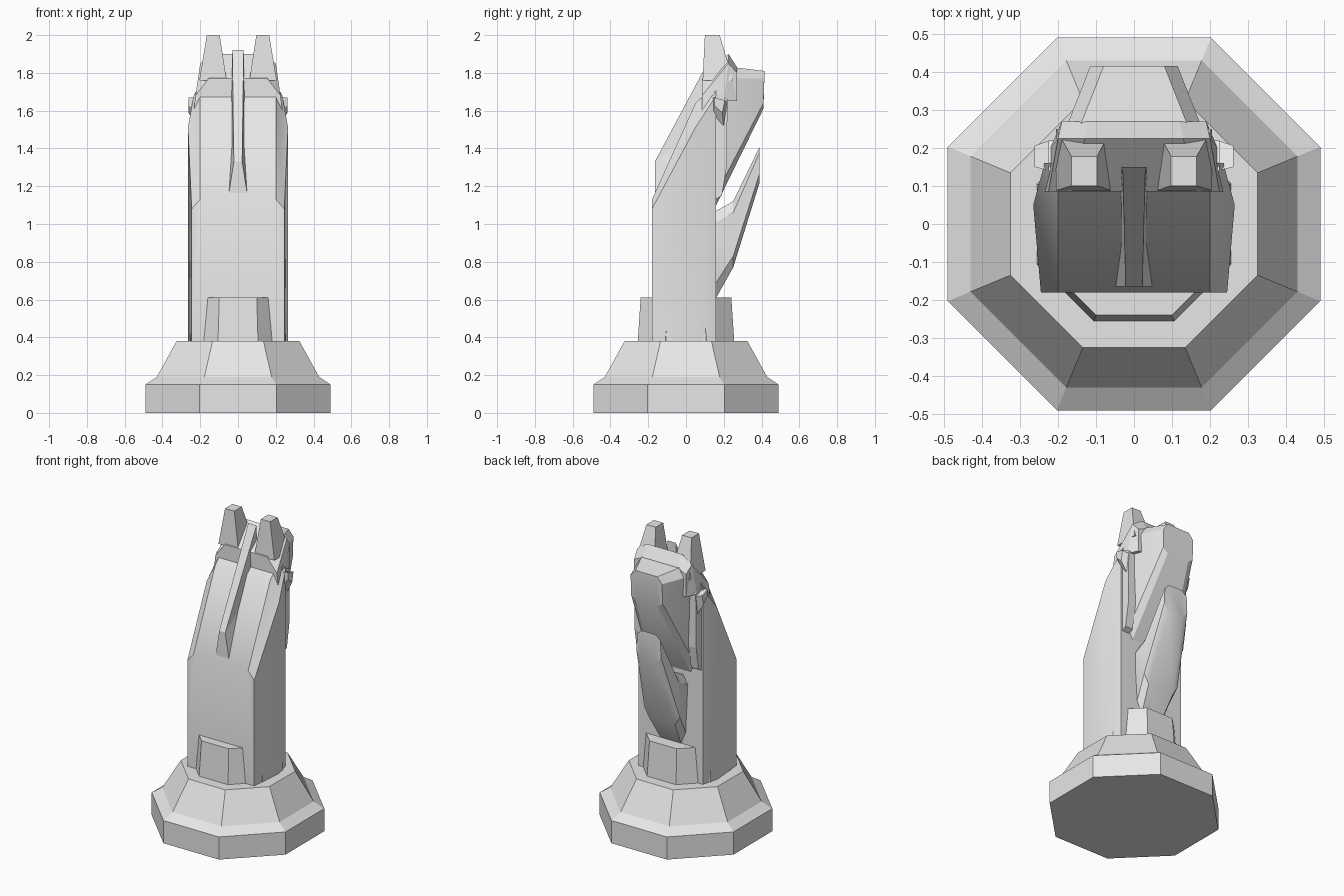
import bpy
import bmesh
import math

cube = bpy.data.objects.get("Cube")
if cube:
    bpy.data.objects.remove(cube, do_unlink=True)

grey = bpy.data.materials.new("light grey")
grey.use_nodes = True
grey.diffuse_color = (0.8, 0.8, 0.8, 1)
grey.node_tree.nodes["Principled BSDF"].inputs["Base Color"].default_value = (0.8, 0.8, 0.8, 1)


def solid(name, rings, smooth=0):
    """Bridge rings of equal length and cap both ends."""
    bm = bmesh.new()
    loops = [[bm.verts.new(p) for p in ring] for ring in rings]
    n = len(loops[0])
    for a, b in zip(loops, loops[1:]):
        for i in range(n):
            j = (i + 1) % n
            bm.faces.new((a[i], a[j], b[j], b[i]))
    caps = [bm.faces.new(loops[0]), bm.faces.new(loops[-1])]
    bmesh.ops.triangulate(bm, faces=caps)
    bmesh.ops.recalc_face_normals(bm, faces=bm.faces)
    mesh = bpy.data.meshes.new(name)
    bm.to_mesh(mesh)
    bm.free()
    mesh.materials.append(grey)
    obj = bpy.data.objects.new(name, mesh)
    bpy.context.collection.objects.link(obj)
    if smooth:
        bpy.ops.object.select_all(action='DESELECT')
        obj.select_set(True)
        bpy.context.view_layer.objects.active = obj
        bpy.ops.object.shade_smooth_by_angle(angle=math.radians(smooth))
    return obj


def octagon(apothem, z):
    r = apothem / math.cos(math.pi / 8)
    return [(r * math.cos((k + 0.5) * math.pi / 4),
             r * math.sin((k + 0.5) * math.pi / 4), z) for k in range(8)]


def side_profile(name, points, chamfer=0, smooth=0):
    """Symmetric part from side points (y, z, half width, edge drop)."""
    def ring(sign, inset):
        return [(sign * (w - inset), y, z + (0 if inset else dz)) for y, z, w, dz in points]
    rings = [ring(-1, chamfer), ring(1, chamfer)]
    if chamfer:
        rings = [ring(-1, 0)] + rings + [ring(1, 0)]
    return solid(name, rings, smooth)


def rect(x0, x1, y0, y1, z, side):
    return [(side * x, y, z) for x, y in ((x0, y0), (x1, y0), (x1, y1), (x0, y1))]


# Octagonal plinth and collar
solid("plinth", [octagon(a, z) for a, z in
                 ((0.49, 0), (0.49, 0.15), (0.43, 0.19), (0.325, 0.38))])
solid("collar", [octagon(0.256, 0.37), octagon(0.24, 0.61)])

# Neck: sections from front to back with a crowned, sloping top
sections = []
for y, w, edge, top in ((-0.18, 0.245, 1.08, 1.13), (0.05, 0.265, 1.51, 1.64),
                        (0.16, 0.235, 1.68, 1.74)):
    half = [(w, 0.37), (w, edge), (0.2, top)]
    outline = half + [(-x, z) for x, z in reversed(half)]
    sections.append([(x, y, z) for x, z in outline])
solid("neck", sections, 25)

# Tapered crest running up the slope
side_profile("crest", [(-0.165, 1.15, 0.05, 0), (-0.165, 1.33, 0.022, 0),
                       (0.15, 1.92, 0.03, 0), (0.15, 1.7, 0.036, 0),
                       (0.05, 1.5, 0.04, 0)])

# Brow block under the ears
side_profile("brow", [(0.085, 1.6, 0.235, 0), (0.085, 1.77, 0.225, -0.09),
                      (0.225, 1.9, 0.2, -0.05), (0.27, 1.83, 0.19, -0.03),
                      (0.27, 1.65, 0.19, 0), (0.2, 1.65, 0.22, 0)], 0.07)

# Muzzle and chest plate, both with chamfered sides
side_profile("muzzle", [(0.1, 1.1, 0.19, 0.06), (0.16, 1.1, 0.18, 0.06),
                        (0.41, 1.61, 0.115, 0.03), (0.415, 1.81, 0.115, -0.04),
                        (0.25, 1.83, 0.18, -0.06), (0.1, 1.75, 0.2, -0.06)], 0.035, 25)
side_profile("chest_plate", [(0.1, 0.6, 0.1, 0.07), (0.16, 0.61, 0.11, 0.08),
                             (0.25, 0.77, 0.13, 0.06), (0.39, 1.22, 0.09, 0.05),
                             (0.39, 1.41, 0.085, -0.03), (0.25, 1.12, 0.125, -0.06),
                             (0.16, 1.07, 0.125, -0.06), (0.1, 1.05, 0.12, -0.06)], 0.035, 25)

# Paired parts
cheek = [(0.14, 1.7), (0.22, 1.66), (0.215, 1.3), (0.19, 1.15), (0.14, 1.12)]
fin = [(0.14, 1.69), (0.22, 1.66), (0.2, 1.53), (0.14, 1.6)]
for side, label in ((1, "left"), (-1, "right")):
    solid(label + "_ear", [rect(0.06, 0.205, 0.088, 0.25, 1.76, side),
                           rect(0.097, 0.165, 0.1, 0.178, 2.0, side)])
    solid(label + "_cheek", [[(side * x, y, z) for y, z in cheek] for x in (0.17, 0.225)])
    solid(label + "_cheek_fin", [[(side * 0.22, y, z - 0.02) for y, z in fin],
                                 [(side * 0.262, 0.15 + (y - 0.14) * 0.7, 1.65 + (z - 1.65) * 0.5)
                                  for y, z in fin]])
